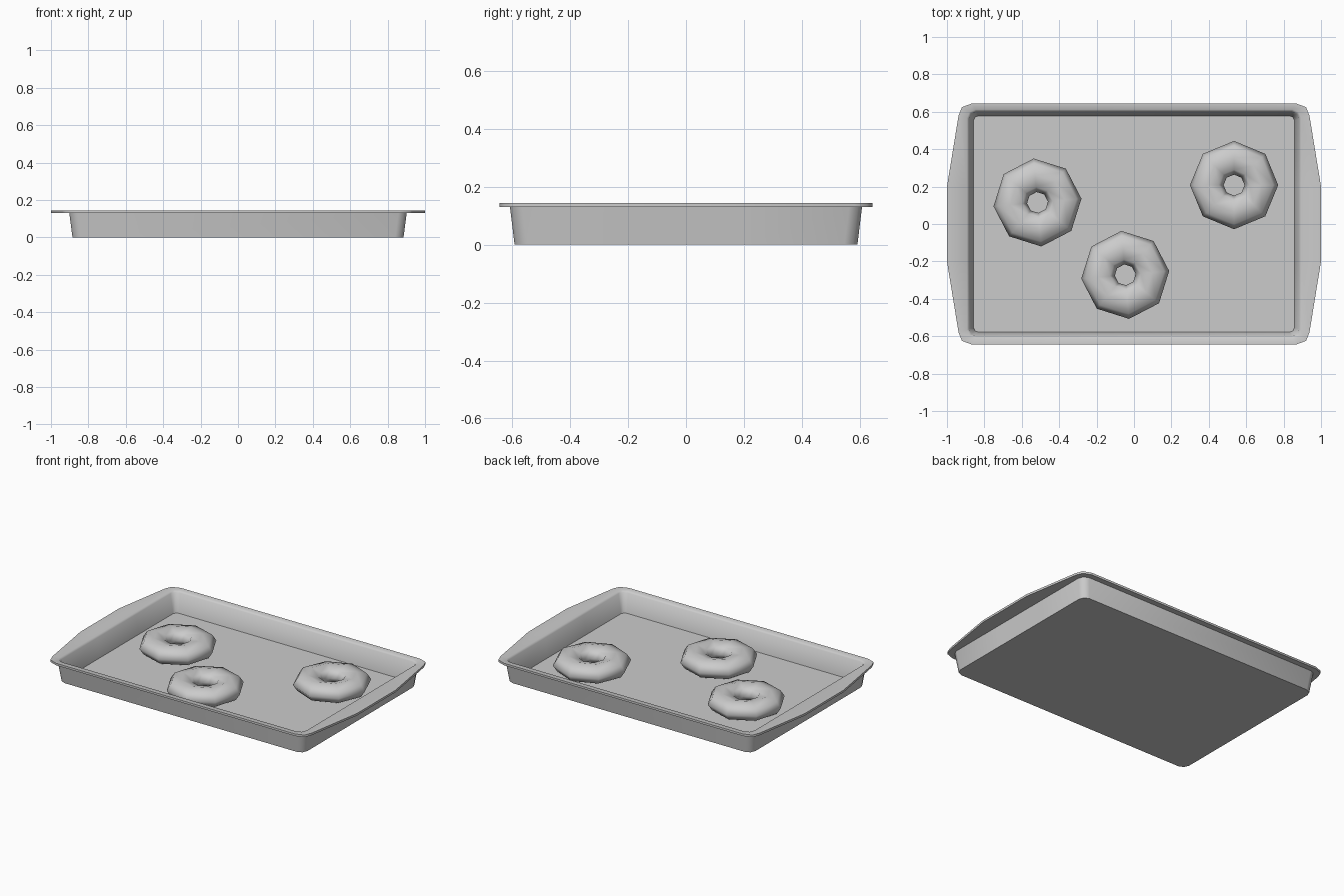
import bpy, bmesh, math

cube = bpy.data.objects.get("Cube")
if cube:
    bpy.data.objects.remove(cube)

grey = bpy.data.materials.new("baked_grey")
grey.use_nodes = True
colour = (0.6, 0.6, 0.6, 1)
grey.diffuse_color = colour
grey.node_tree.nodes["Principled BSDF"].inputs["Base Color"].default_value = colour


def finish(name, bm, angle):
    bmesh.ops.recalc_face_normals(bm, faces=bm.faces)
    mesh = bpy.data.meshes.new(name)
    bm.to_mesh(mesh)
    bm.free()
    mesh.materials.append(grey)
    obj = bpy.data.objects.new(name, mesh)
    bpy.context.collection.objects.link(obj)
    bpy.ops.object.select_all(action='DESELECT')
    obj.select_set(True)
    bpy.context.view_layer.objects.active = obj
    bpy.ops.object.shade_smooth_by_angle(angle=math.radians(angle))
    return obj


def corner(w, d, r):
    """One quarter of a rounded rectangle, from the side to the back."""
    return [(w, 0.2), (w, d - r), (w - 0.3 * r, d - 0.3 * r), (w - r, d)]


def ring(bm, quarter, z):
    """Mirror a quarter outline into a closed ring."""
    back = quarter + [(-x, y) for x, y in reversed(quarter)]
    outline = back + [(-x, -y) for x, y in back]
    return [bm.verts.new((x, y, z)) for x, y in outline]


# Tray: rings from the underside, round the handled lip, down to the inner floor
rim = [(1, 0.2), (0.938, 0.58), (0.92, 0.625), (0.865, 0.645)]
bm = bmesh.new()
rings = [ring(bm, q, z) for q, z in (
    (corner(0.885, 0.592, 0.045), 0),
    (corner(0.902, 0.608, 0.045), 0.13),
    (rim, 0.13),
    (rim, 0.144),
    (corner(0.893, 0.612, 0.045), 0.144),
    (corner(0.882, 0.601, 0.04), 0.134),
    (corner(0.858, 0.578, 0.025), 0.012),
)]
for low, high in zip(rings, rings[1:]):
    for i in range(len(low)):
        j = (i + 1) % len(low)
        bm.faces.new((low[i], low[j], high[j], high[i]))
bm.faces.new(rings[0])
bm.faces.new(rings[-1])
finish("baking_tray", bm, 50)


# Doughnuts: eight-sided, slightly flattened rings
def doughnut(name, x, y, turn, sides=8, tube=8):
    bm = bmesh.new()
    loops = []
    for i in range(sides):
        a = math.tau * i / sides
        loop = []
        for k in range(tube):
            t = math.tau * k / tube
            r = 0.146 + 0.09 * math.cos(t)
            loop.append(bm.verts.new((r * math.cos(a), r * math.sin(a), 0.057 * math.sin(t))))
        loops.append(loop)
    for i in range(sides):
        a, b = loops[i], loops[(i + 1) % sides]
        for k in range(tube):
            n = (k + 1) % tube
            bm.faces.new((a[k], b[k], b[n], a[n]))
    obj = finish(name, bm, 180)
    obj.location = (x, y, 0.069)
    obj.rotation_euler.z = math.radians(turn)


doughnut("left_doughnut", 0.535, 0.208, 0)
doughnut("right_doughnut", -0.516, 0.115, 5)
doughnut("front_doughnut", -0.047, -0.272, 5)
